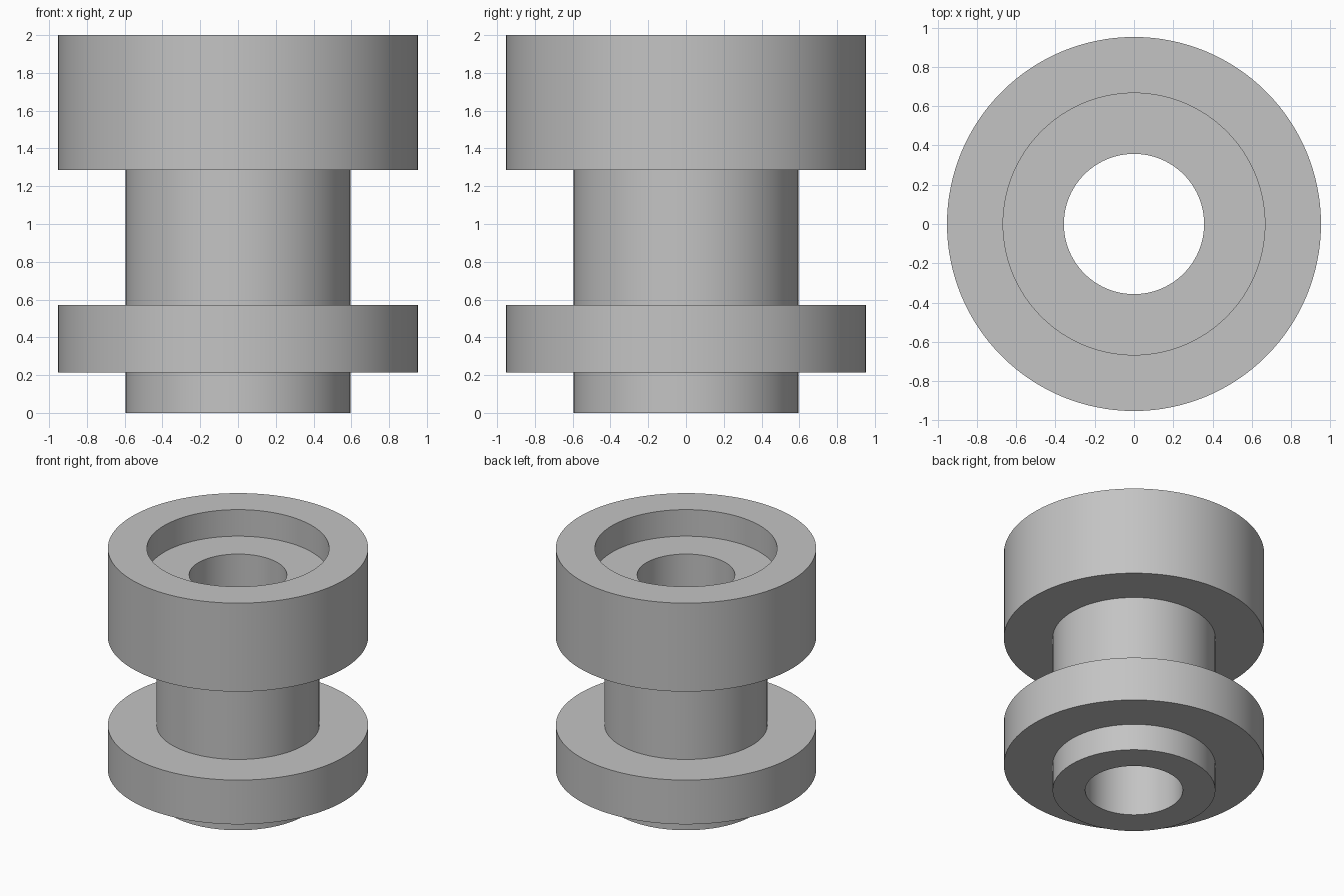
import bpy
import bmesh
import math

cube = bpy.data.objects.get("Cube")
if cube:
    bpy.data.objects.remove(cube, do_unlink=True)

SEGMENTS = 128
UNIT = 2 / 42  # one drawing unit; the part is 42 tall

# Radii and heights in drawing units
BORE, RECESS, NECK, RIM = 15, 28, 25, 20
bore_r, recess_r, neck_r, rim_r = 7.5, 14, 12.5, 20
flange_low, flange_high = 4.5, 12
head_low, recess_floor, top = 27, 37.5, 42

# Material
grey = bpy.data.materials.new("plain grey")
grey.use_nodes = True
colour = (0.55, 0.55, 0.55, 1)
grey.diffuse_color = colour
grey.node_tree.nodes["Principled BSDF"].inputs["Base Color"].default_value = colour

# Closed cross-section: boss, flange, neck, head, recess and through bore
neck_r, bore_r = 12.5, 7.5
profile = [
    (bore_r, 0), (neck_r, 0),
    (neck_r, flange_low), (rim_r, flange_low),
    (rim_r, flange_high), (neck_r, flange_high),
    (neck_r, head_low), (rim_r, head_low),
    (rim_r, top), (recess_r, top),
    (recess_r, recess_floor), (bore_r, recess_floor),
]

# Lathe the section around z
bm = bmesh.new()
verts = [bm.verts.new((r * UNIT, 0, z * UNIT)) for r, z in profile]
edges = [bm.edges.new((a, b)) for a, b in zip(verts, verts[1:] + verts[:1])]
bmesh.ops.spin(bm, geom=verts + edges, cent=(0, 0, 0), axis=(0, 0, 1),
               angle=math.tau, steps=SEGMENTS, use_merge=True)
bmesh.ops.remove_doubles(bm, verts=bm.verts, dist=0.0001)
bmesh.ops.recalc_face_normals(bm, faces=bm.faces)
mesh = bpy.data.meshes.new("flanged_bushing")
bm.to_mesh(mesh)
bm.free()
mesh.materials.append(grey)

bushing = bpy.data.objects.new("flanged_bushing", mesh)
bpy.context.collection.objects.link(bushing)
bpy.context.view_layer.objects.active = bushing
bushing.select_set(True)
bpy.ops.object.shade_smooth_by_angle(angle=math.radians(30))
